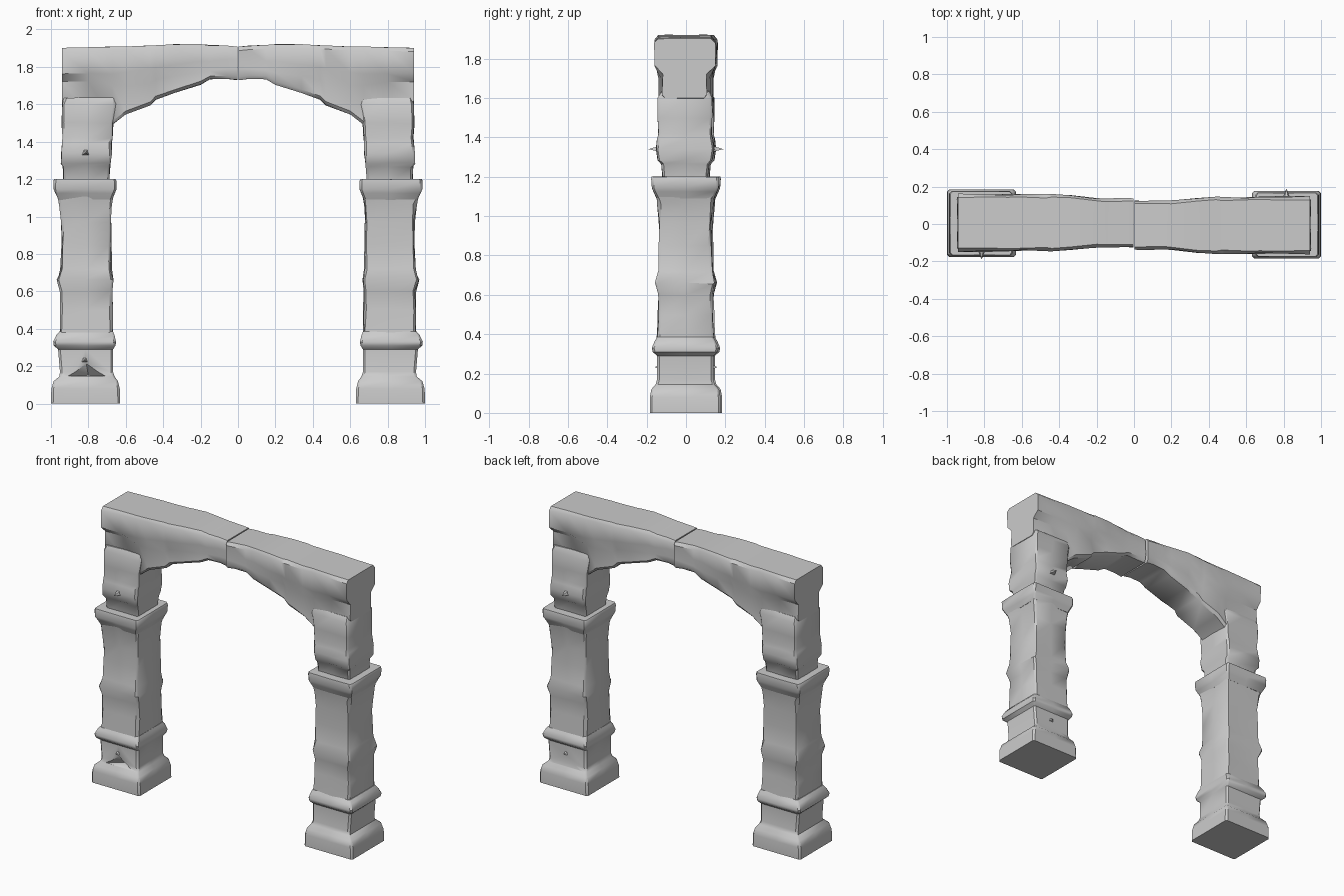
import bpy, bmesh, math, random
from mathutils import Vector

cube = bpy.data.objects.get("Cube")
if cube:
    bpy.data.objects.remove(cube)

stone = bpy.data.materials.new("grey_stone")
stone.use_nodes = True
GREY = (0.6, 0.6, 0.6, 1)
stone.diffuse_color = GREY
stone.node_tree.nodes["Principled BSDF"].inputs["Base Color"].default_value = GREY


def finish(name, bm, side, angle=40):
    """Turn a left-half part into an object; side -1 is the right leg, 1 the left."""
    for v in bm.verts:
        v.co.x *= side
        v.co.y *= side
    bmesh.ops.recalc_face_normals(bm, faces=bm.faces)
    mesh = bpy.data.meshes.new(name)
    bm.to_mesh(mesh)
    bm.free()
    mesh.materials.append(stone)
    ob = bpy.data.objects.new(name, mesh)
    bpy.context.collection.objects.link(ob)
    bpy.ops.object.select_all(action='DESELECT')
    ob.select_set(True)
    bpy.context.view_layer.objects.active = ob
    bpy.ops.object.shade_smooth_by_angle(angle=math.radians(angle))
    return ob


def loft(rings):
    """Skin closed rings of points and cap both ends."""
    bm = bmesh.new()
    loops = [[bm.verts.new(p) for p in ring] for ring in rings]
    n = len(loops[0])
    for a, b in zip(loops, loops[1:]):
        for i in range(n):
            j = (i + 1) % n
            bm.faces.new((a[i], a[j], b[j], b[i]))
    bm.faces.new(loops[0])
    bm.faces.new(loops[-1])
    return bm


def block_ring(z, x0, x1, hy, rough=0.0, cy=0.004, c=0.012):
    """Chamfered rectangle with a roughened midpoint on each side."""
    mx = (x0 + x1) / 2
    y0, y1 = cy - hy, cy + hy
    pts = [(x0 + c, y0), (mx, y0), (x1 - c, y0), (x1, y0 + c), (x1, cy), (x1, y1 - c),
           (x1 - c, y1), (mx, y1), (x0 + c, y1), (x0, y1 - c), (x0, cy), (x0, y0 + c)]
    r = lambda: random.uniform(-rough, rough)
    return [Vector((x + r(), y + r(), z + r())) for x, y in pts]


# z, outer x, inner x, half depth
BASE = [(0, -1, -.63, .18), (.08, -.998, -.632, .18), (.12, -.985, -.642, .172),
        (.145, -.955, -.66, .15), (.17, -.952, -.668, .143), (.29, -.962, -.668, .143),
        (.31, -.985, -.655, .165), (.33, -.988, -.652, .17), (.365, -.972, -.66, .155),
        (.385, -.955, -.668, .143)]
SHAFT = [(.37, -.953, -.668, .143), (.5, -.95, -.672, .136), (.6, -.948, -.676, .134),
         (.66, -.966, -.668, .152), (.72, -.947, -.678, .136), (.85, -.944, -.68, .132),
         (.97, -.942, -.682, .134), (1.06, -.952, -.675, .14), (1.11, -.966, -.668, .15)]
CAPITAL = [(1.09, -.96, -.672, .146), (1.125, -.976, -.658, .162), (1.145, -.986, -.65, .17),
           (1.19, -.986, -.65, .172), (1.2, -.982, -.654, .17)]
IMPOST = [(1.18, -.932, -.688, .113), (1.265, -.935, -.685, .122), (1.285, -.945, -.68, .14),
          (1.34, -.945, -.675, .148), (1.39, -.942, -.676, .142), (1.42, -.938, -.672, .136),
          (1.5, -.942, -.668, .138), (1.6, -.94, -.655, .138), (1.635, -.93, -.655, .12)]

# x, top z, lip z, neck z, bottom z, lip half depth, neck half depth
ARCH = [(-.942, 1.9, 1.765, 1.72, 1.6, .153, .114),
        (-.8, 1.905, 1.765, 1.72, 1.55, .153, .116),
        (-.672, 1.908, 1.76, 1.7, 1.492, .151, .124),
        (-.6, 1.91, 1.77, 1.7, 1.545, .149, .132),
        (-.47, 1.915, 1.79, 1.71, 1.595, .15, .13),
        (-.44, 1.915, 1.8, 1.73, 1.625, .15, .124),
        (-.34, 1.92, 1.81, 1.75, 1.66, .147, .132),
        (-.2, 1.92, 1.83, 1.77, 1.705, .13, .13),
        (-.15, 1.916, 1.83, 1.78, 1.733, .13, .128),
        (-.06, 1.912, 1.84, 1.79, 1.736, .13, .128),
        (-.004, 1.908, 1.84, 1.79, 1.73, .132, .13)]


def arch_ring(x, top, lip, neck, low, wide, thin, cy=0.007):
    """Beam section: overhanging lip on top, tapering haunch underneath."""
    half = [(thin - .015, low), (thin, low + .018), (thin, neck), (wide, lip),
            (wide, top - .02), (wide - .015, top)]
    r = lambda: random.uniform(-.004, .004)
    pts = [(y, z) for y, z in half] + [(-y, z) for y, z in reversed(half)]
    return [Vector((x, cy + y + r(), z + r() * .5)) for y, z in pts]


def thorn(name, side, x, y, z, tip):
    """Small stone splinter on the front or back face."""
    bm = bmesh.new()
    w = .022
    ring = [bm.verts.new((x + dx * w, y, z + dz * w))
            for dx, dz in ((-1, -.6), (1, -.6), (.5, .8), (-.5, .8))]
    point = bm.verts.new((x, tip, z))
    bm.faces.new(ring)
    for i in range(4):
        bm.faces.new((ring[i], ring[(i + 1) % 4], point))
    finish(name, bm, side, 20)


def chip_base(base, side):
    """Cut the triangular chip out of the plinth face."""
    bm = bmesh.new()
    for p in ((-.93, -.16, .147), (-.69, -.16, .147), (-.815, -.16, .235), (-.8, -.075, .15)):
        bm.verts.new(p)
    bmesh.ops.convex_hull(bm, input=bm.verts)
    cutter = finish("chip_cutter", bm, side)
    cutter.hide_render = True
    mod = base.modifiers.new("chip", 'BOOLEAN')
    mod.operation = 'DIFFERENCE'
    mod.solver = 'EXACT'
    mod.object = cutter
    bpy.context.view_layer.objects.active = base
    bpy.ops.object.modifier_apply(modifier=mod.name)
    bpy.data.objects.remove(cutter)


# The two halves are half-turn copies of each other
for side, tag in ((1, "right"), (-1, "left")):
    random.seed(7)
    base = finish(tag + "_base", loft([block_ring(*r) for r in BASE]), side)
    chip_base(base, side)
    finish(tag + "_shaft", loft([block_ring(*r, rough=.005) for r in SHAFT]), side)
    finish(tag + "_capital", loft([block_ring(*r, rough=.001) for r in CAPITAL]), side)
    finish(tag + "_impost", loft([block_ring(*r, rough=.003) for r in IMPOST]), side)
    finish(tag + "_arch_half", loft([arch_ring(*r) for r in ARCH]), side)
    thorn(tag + "_base_splinter", side, -.82, -.13, .232, -.158)
    thorn(tag + "_impost_splinter", side, -.815, -.135, 1.34, -.19)
